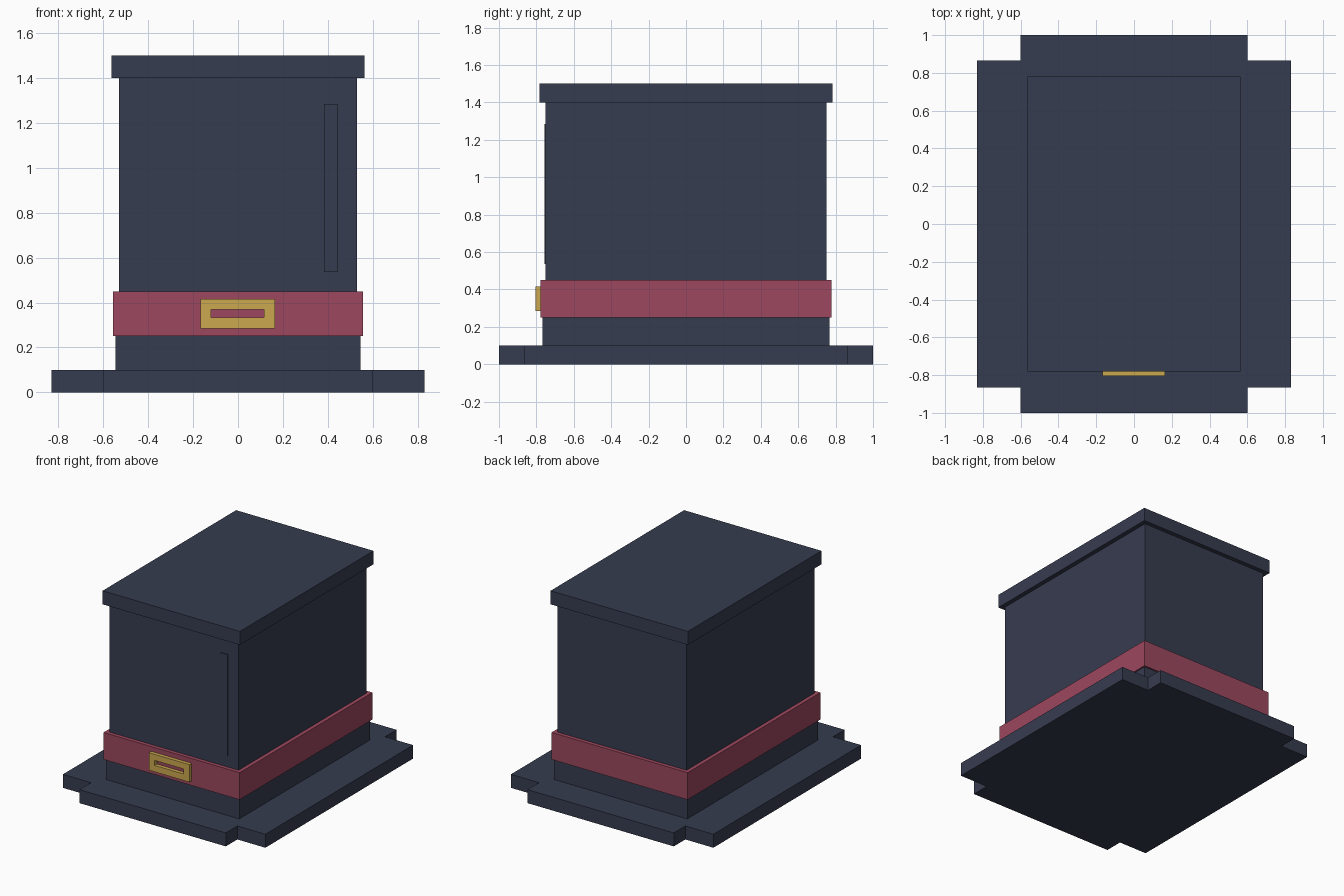
import bpy
import bmesh

cube = bpy.data.objects.get("Cube")
if cube:
    bpy.data.objects.remove(cube, do_unlink=True)


def material(name, rgb):
    m = bpy.data.materials.new(name)
    m.use_nodes = True
    m.diffuse_color = (*rgb, 1)
    m.node_tree.nodes["Principled BSDF"].inputs["Base Color"].default_value = (*rgb, 1)
    return m


FELT = material("dark slate felt", (0.037, 0.045, 0.080))
RED = material("crimson band", (0.335, 0.064, 0.112))
GOLD = material("gold buckle", (0.600, 0.395, 0.080))


def finish(name, bm, mat):
    bmesh.ops.recalc_face_normals(bm, faces=bm.faces)
    mesh = bpy.data.meshes.new(name)
    bm.to_mesh(mesh)
    bm.free()
    mesh.materials.append(mat)
    obj = bpy.data.objects.new(name, mesh)
    bpy.context.collection.objects.link(obj)
    return obj


def box(name, x, y, z, mat):
    """Box from (low, high) ranges on each axis."""
    bm = bmesh.new()
    bmesh.ops.create_cube(bm, size=1)
    for v in bm.verts:
        v.co = [r[0] if c < 0 else r[1] for c, r in zip(v.co, (x, y, z))]
    return finish(name, bm, mat)


def centred_box(name, hx, hy, z, mat):
    return box(name, (-hx, hx), (-hy, hy), z, mat)


# Brim: rectangle with notched corners
bm = bmesh.new()
outline = []
for sx, sy in ((1, 1), (-1, 1), (-1, -1), (1, -1)):
    corner = [(0.83, 0.865), (0.6, 0.865), (0.6, 1.0)]
    if sx * sy < 0:
        corner.reverse()
    outline += [(sx * px, sy * py, 0) for px, py in corner]
face = bm.faces.new([bm.verts.new(p) for p in outline])
top = bmesh.ops.extrude_face_region(bm, geom=[face])["geom"]
bmesh.ops.translate(bm, vec=(0, 0, 0.1),
                    verts=[g for g in top if isinstance(g, bmesh.types.BMVert)])
finish("brim", bm, FELT)

# Crown, stacked from the brim up
centred_box("crown_base", 0.547, 0.766, (0.1, 0.255), FELT)
centred_box("hat_band", 0.558, 0.778, (0.25, 0.45), RED)
centred_box("crown", 0.53, 0.75, (0.45, 1.4), FELT)
centred_box("crown_lid", 0.563, 0.782, (1.4, 1.5), FELT)

# Raised strip on the front of the crown
box("front_strip", (0.383, 0.444), (-0.757, -0.745), (0.535, 1.285), FELT)

# Buckle: a rectangular frame, open onto the band
bm = bmesh.new()
loops = []
for x0, x1, z0, z1 in ((-0.168, 0.165, 0.285, 0.415), (-0.12, 0.115, 0.333, 0.37)):
    loops.append([bm.verts.new((x, -0.805, z))
                  for x, z in ((x0, z0), (x1, z0), (x1, z1), (x0, z1))])
outer, inner = loops
frame = []
for i in range(4):
    j = (i + 1) % 4
    frame.append(bm.faces.new((outer[i], outer[j], inner[j], inner[i])))
back = bmesh.ops.extrude_face_region(bm, geom=frame)["geom"]
bmesh.ops.translate(bm, vec=(0, 0.03, 0),
                    verts=[g for g in back if isinstance(g, bmesh.types.BMVert)])
finish("buckle", bm, GOLD)
